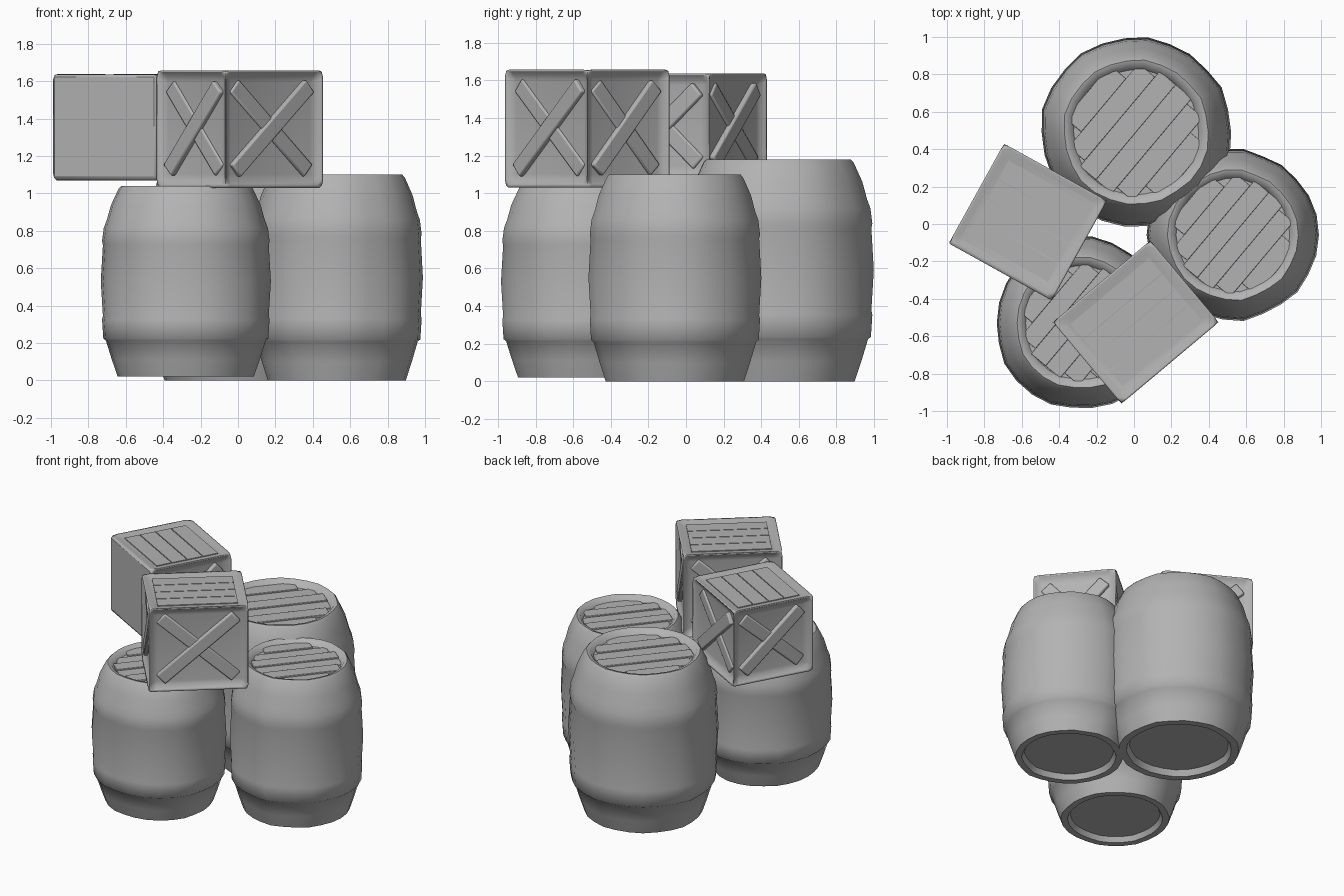
import bpy, bmesh, math, random
from mathutils import Matrix, Vector

random.seed(4)
old = bpy.data.objects.get("Cube")
if old:
    bpy.data.objects.remove(old, do_unlink=True)

grey = bpy.data.materials.new("plain grey")
grey.use_nodes = True
grey.diffuse_color = (0.45, 0.45, 0.45, 1)
grey.node_tree.nodes["Principled BSDF"].inputs["Base Color"].default_value = (0.45, 0.45, 0.45, 1)


def finish(name, bm, loc, turn=0, bevel=0, angle=40):
    """Turn a bmesh into a placed, softly shaded object."""
    bmesh.ops.recalc_face_normals(bm, faces=bm.faces)
    mesh = bpy.data.meshes.new(name)
    bm.to_mesh(mesh)
    bm.free()
    mesh.materials.append(grey)
    ob = bpy.data.objects.new(name, mesh)
    ob.location = loc
    ob.rotation_euler.z = math.radians(turn)
    bpy.context.collection.objects.link(ob)
    if bevel:
        mod = ob.modifiers.new("soft edges", "BEVEL")
        mod.width, mod.segments = bevel, 2
        mod.limit_method = "ANGLE"
    bpy.ops.object.select_all(action="DESELECT")
    ob.select_set(True)
    bpy.context.view_layer.objects.active = ob
    bpy.ops.object.shade_smooth_by_angle(angle=math.radians(angle))
    return ob


def add_box(bm, size, matrix):
    bmesh.ops.create_cube(bm, size=1, matrix=matrix @ Matrix.Diagonal((*size, 1)))


# Barrel outline as (share of radius, share of height), from bottom to lid
OUTLINE = [(0.66, 0.035), (0.7, 0.0), (0.8, 0.0), (0.87, 0.09), (0.94, 0.19),
           (0.97, 0.2), (0.985, 0.3), (0.975, 0.32), (1.0, 0.5), (0.975, 0.69),
           (0.985, 0.71), (0.965, 0.78), (0.93, 0.82), (0.88, 0.9), (0.79, 0.985),
           (0.76, 1.0), (0.71, 0.995), (0.66, 0.965)]
SIDES = 26


def barrel(name, x, y, z, radius, height):
    # Staved body with proud hoops and sunken ends
    bm = bmesh.new()
    wobble = [random.uniform(-0.008, 0.008) for _ in range(SIDES)]
    rings = []
    for r, h in OUTLINE:
        ring = []
        for i in range(SIDES):
            a = math.tau * i / SIDES
            rr = radius * r + wobble[i] * r
            ring.append(bm.verts.new((rr * math.cos(a), rr * math.sin(a), h * height)))
        rings.append(ring)
    for low, high in zip(rings, rings[1:]):
        for i in range(SIDES):
            j = (i + 1) % SIDES
            bm.faces.new((low[i], low[j], high[j], high[i]))
    bm.faces.new(rings[0][::-1])
    bm.faces.new(rings[-1])
    finish(name, bm, (x, y, z), angle=50)

    # Lid boards, cut to the round opening
    bm = bmesh.new()
    lid_r, count = radius * 0.66, 6
    width = 2 * lid_r / count
    for i in range(count):
        off = (i + 0.5) * width - lid_r
        length = 2 * math.sqrt(lid_r ** 2 - off ** 2)
        rise = 0.006 + 0.009 * (i % 2)
        add_box(bm, (length, width, rise * 2), Matrix.Translation((0, off, 0.965 * height)))
    finish(name + "_lid_boards", bm, (x, y, z), turn=50, bevel=0.004)


def crate(name, x, y, z, size, turn, plain_front=False):
    # Box with sunken panels inside thick frames
    w, d, h = size
    bm = bmesh.new()
    add_box(bm, size, Matrix.Translation((0, 0, h / 2)))
    bm.normal_update()
    sides = [f for f in bm.faces if abs(f.normal.z) < 0.5
             and not (plain_front and f.normal.y < -0.5)]
    top = [f for f in bm.faces if f.normal.z > 0.5]
    bmesh.ops.inset_individual(bm, faces=sides, thickness=0.07, depth=-0.04)
    bmesh.ops.inset_individual(bm, faces=top, thickness=0.07, depth=-0.02)
    finish(name, bm, (x, y, z), turn, bevel=0.022)

    # Crossed braces, the rising one on top of the other
    bm = bmesh.new()
    for k in range(4):
        if plain_front and k == 0:
            continue
        across, deep = (w, d) if k % 2 == 0 else (d, w)
        across, tall = across - 0.14, h - 0.14
        spin = Matrix.Rotation(k * math.pi / 2, 4, "Z")
        for way, depth in ((1, 0.028), (-1, 0.012)):
            lean = Matrix.Rotation(-way * math.atan2(tall, across), 4, "Y")
            place = Matrix.Translation((0, -deep / 2 + 0.04, h / 2))
            add_box(bm, (math.hypot(across, tall) - 0.06, depth * 2, 0.09), spin @ place @ lean)
    finish(name + "_braces", bm, (x, y, z), turn, bevel=0.01)

    # Narrow slats on the top panel
    bm = bmesh.new()
    slats = 4
    step = (d - 0.15) / slats
    for i in range(slats):
        off = (i - (slats - 1) / 2) * step
        add_box(bm, (w - 0.15, step - 0.006, 0.012), Matrix.Translation((0, off, h - 0.02)))
    finish(name + "_top_slats", bm, (x, y, z), turn)


barrel("front_barrel", -0.28, -0.53, 0.02, 0.46, 1.02)
barrel("side_barrel", 0.53, -0.06, 0.0, 0.457, 1.1)
barrel("back_barrel", 0.01, 0.49, 0.0, 0.51, 1.18)

crate("left_stacked_crate", -0.565, 0.015, 1.07, (0.65, 0.62, 0.575), -29, plain_front=True)
crate("front_stacked_crate", 0.01, -0.525, 1.03, (0.7, 0.59, 0.635), 40)
